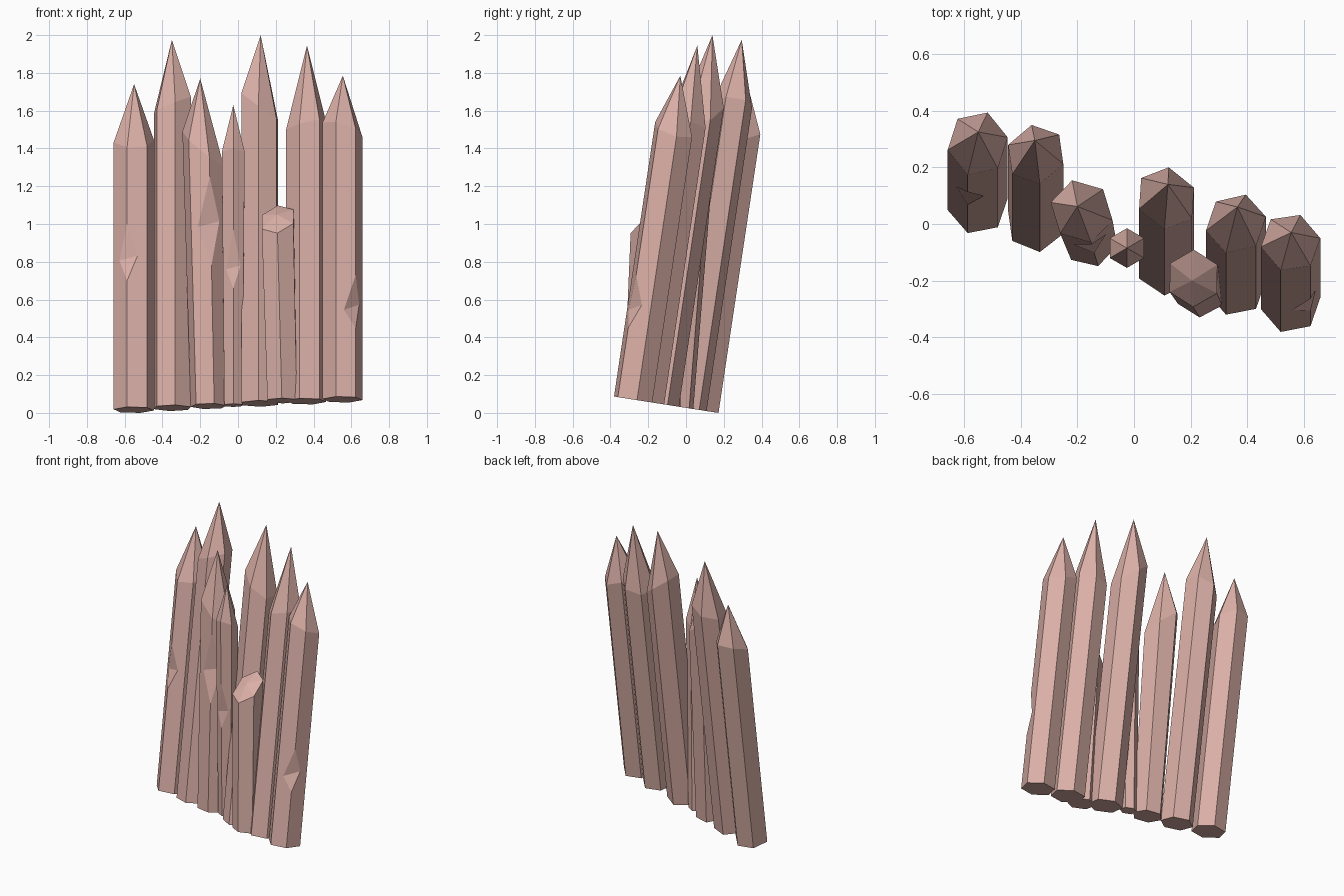
import bpy, bmesh
from math import cos, sin, radians
from mathutils import Vector

cube = bpy.data.objects.get("Cube")
if cube:
    bpy.data.objects.remove(cube, do_unlink=True)

wood = bpy.data.materials.new("pale_pink_wood")
wood.use_nodes = True
color = (0.70, 0.43, 0.385, 1)
wood.diffuse_color = color
wood.node_tree.nodes["Principled BSDF"].inputs["Base Color"].default_value = color

SIDES = 6
LEAN = (0, 0.15)


def ground(y):
    """Height of the sloping cut shared by all post bottoms."""
    return max(0, 0.157 * (0.17 - y))


def add_object(name, bm):
    bmesh.ops.recalc_face_normals(bm, faces=bm.faces)
    mesh = bpy.data.meshes.new(name)
    bm.to_mesh(mesh)
    bm.free()
    mesh.materials.append(wood)
    obj = bpy.data.objects.new(name, mesh)
    bpy.context.collection.objects.link(obj)
    return obj


def post(name, base, radii, phase, shoulder, slope, tip, lean=LEAN):
    """Six-sided stake: flat foot, slanted shoulder ring and a point."""
    bm = bmesh.new()
    foot, ring = [], []
    for i in range(SIDES):
        a = radians(phase + i * 360 / SIDES)
        d = Vector((cos(a), sin(a)))
        p = Vector(base) + d * radii[0]
        foot.append(bm.verts.new((p.x, p.y, ground(p.y))))
        q = d * radii[1]
        z = shoulder + slope[0] * q.x + slope[1] * q.y
        q += Vector(base) + Vector(lean) * (z - ground(p.y))
        ring.append(bm.verts.new((q.x, q.y, z)))
    apex = bm.verts.new(tip)
    bm.faces.new(foot[::-1])
    for i in range(SIDES):
        j = (i + 1) % SIDES
        bm.faces.new((foot[i], foot[j], ring[j], ring[i]))
        bm.faces.new((ring[i], ring[j], apex))
    return add_object(name, bm)


def chip(obj, edge, low, mid, high, depth):
    """Cut a wedge-shaped nick into one upright edge of a post."""
    a, b = (obj.data.vertices[2 * edge + k].co.copy() for k in (0, 1))

    def at(z):
        return a.lerp(b, (z - a.z) / (b.z - a.z))

    centre = sum((obj.data.vertices[2 * k].co for k in range(SIDES)), Vector()) / SIDES
    out = a - centre
    out.z = 0
    out.normalize()
    side = Vector((-out.y, out.x, 0.25)) * 0.15
    ridge = at(mid) - out * depth
    section = [ridge] + [ridge + (at(z) - ridge) * 1.6 for z in (low, high)]
    bm = bmesh.new()
    ends = [[bm.verts.new(p + side * s) for p in section] for s in (-1, 1)]
    for e in ends:
        bm.faces.new(e)
    for i in range(3):
        j = (i + 1) % 3
        bm.faces.new((ends[0][i], ends[0][j], ends[1][j], ends[1][i]))
    cutter = add_object("chip_cutter", bm)
    cutter.hide_render = True
    mod = obj.modifiers.new("chip", 'BOOLEAN')
    mod.operation, mod.solver, mod.object = 'DIFFERENCE', 'EXACT', cutter
    bpy.context.view_layer.objects.active = obj
    bpy.ops.object.modifier_apply(modifier=mod.name)
    bpy.data.objects.remove(cutter, do_unlink=True)


# Tall posts, from the right end of the wall to the left
right_end = post("right_end_post", (-0.552, 0.07), (0.108, 0.108), 11, 1.44,
                 (0, 0.35), (-0.55, 0.325, 1.74))
post("right_tall_post", (-0.347, 0.005), (0.105, 0.105), 38, 1.63,
     (0.4, -0.1), (-0.35, 0.295, 1.975))
leaning = post("leaning_post", (-0.155, -0.055), (0.098, 0.11), -13, 1.4,
               (-0.8, 0.2), (-0.2, 0.062, 1.77), (-0.022, 0.073))
thin = post("thin_post", (-0.025, -0.085), (0.055, 0.07), 30, 1.36,
            (0, -0.6), (-0.025, -0.085, 1.63), (0, 0))
post("centre_tall_post", (0.115, -0.145), (0.108, 0.108), 26, 1.62,
     (-0.75, 0), (0.12, 0.14, 2.0))
post("left_tall_post", (0.36, -0.218), (0.108, 0.108), 11, 1.52,
     (0.25, -0.2), (0.365, 0.06, 1.945))
left_end = post("left_end_post", (0.553, -0.28), (0.107, 0.107), 11, 1.5,
                (-0.3, -0.3), (0.555, -0.03, 1.785))

# Short snapped post in front of the gap
post("broken_post", (0.235, -0.24), (0.09, 0.097), 28, 1.025,
     (0.2, 0.75), (0.205, -0.2, 1.05), (-0.026, 0.05))

# Nicks on the front edges
chip(right_end, 4, 0.7, 0.82, 1.0, 0.03)
chip(leaning, 5, 0.78, 1.0, 1.25, 0.035)
chip(thin, 4, 0.66, 0.77, 0.97, 0.022)
chip(left_end, 5, 0.45, 0.56, 0.73, 0.03)
